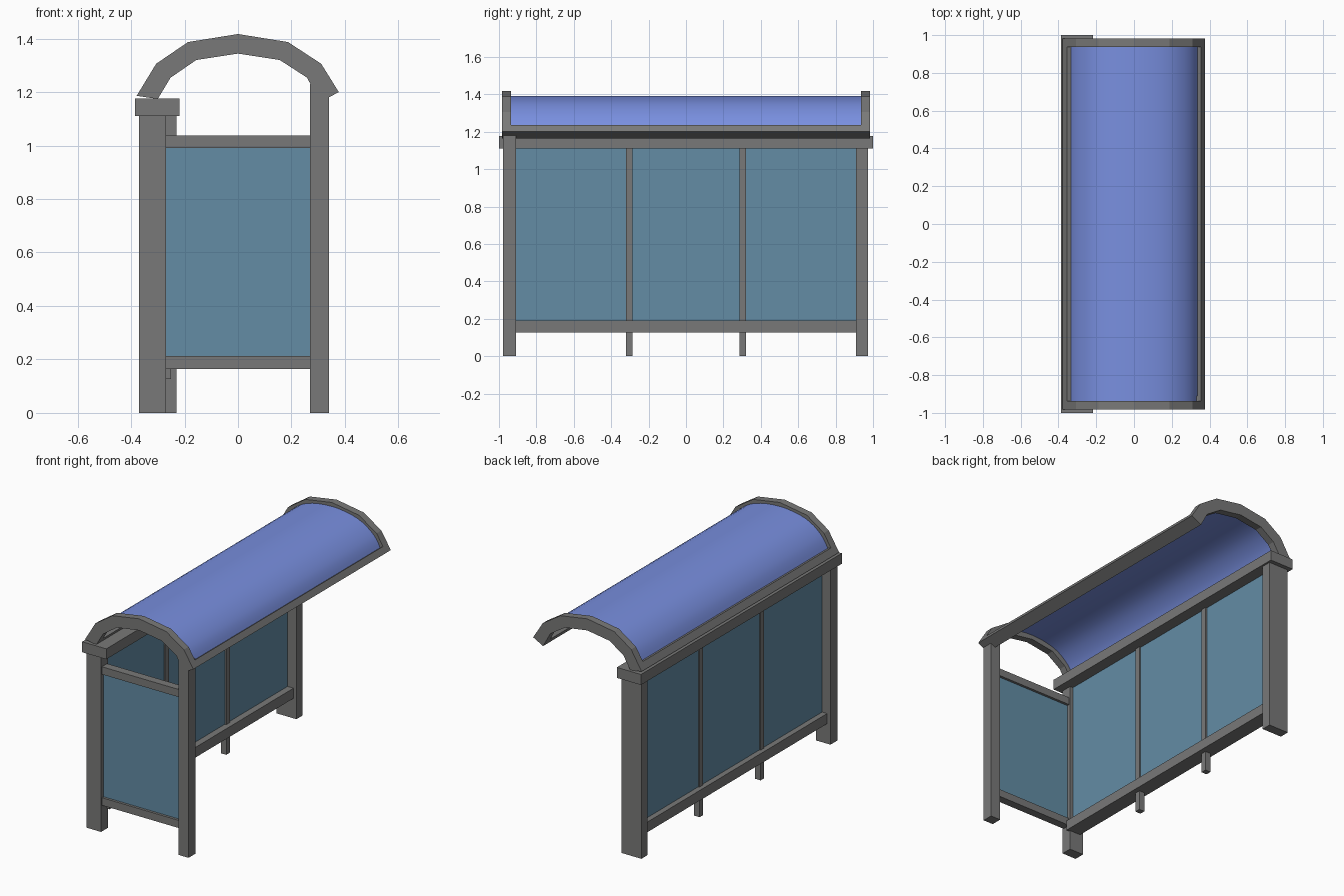
import bpy, bmesh
from mathutils import Vector

if "Cube" in bpy.data.objects:
    bpy.data.objects.remove(bpy.data.objects["Cube"])


def material(name, rgb):
    m = bpy.data.materials.new(name)
    m.diffuse_color = (*rgb, 1)
    m.use_nodes = True
    m.node_tree.nodes["Principled BSDF"].inputs["Base Color"].default_value = m.diffuse_color
    return m


GREY = material("grey metal", (0.19, 0.19, 0.188))
GLASS = material("teal glass", (0.125, 0.265, 0.375))
ROOF = material("blue roof", (0.19, 0.275, 0.74))


def finish(name, bm, mat):
    bmesh.ops.recalc_face_normals(bm, faces=bm.faces)
    me = bpy.data.meshes.new(name)
    bm.to_mesh(me)
    bm.free()
    me.materials.append(mat)
    ob = bpy.data.objects.new(name, me)
    bpy.context.collection.objects.link(ob)
    return ob


def box(name, x, y, z, mat=GREY):
    bm = bmesh.new()
    bmesh.ops.create_cube(bm, size=1)
    for v in bm.verts:
        v.co = [r[0] if c < 0 else r[1] for c, r in zip(v.co, (x, y, z))]
    return finish(name, bm, mat)


def band(name, outer, inner, y0, y1, mat=GREY):
    """Solid strip between two x-z curves, running from y0 to y1."""
    bm = bmesh.new()
    rows = [[bm.verts.new((p[0], y, p[1])) for p in (o, i) for y in (y0, y1)]
            for o, i in zip(outer, inner)]
    for a, b in zip(rows, rows[1:]):
        for i, j in ((0, 1), (1, 3), (3, 2), (2, 0)):
            bm.faces.new((a[i], a[j], b[j], b[i]))
    for r in (rows[0], rows[-1]):
        bm.faces.new((r[0], r[1], r[3], r[2]))
    return finish(name, bm, mat)


def smooth_curve(pts, steps=4):
    """Catmull-Rom curve through the points."""
    p = [2 * pts[0] - pts[1], *pts, 2 * pts[-1] - pts[-2]]
    out = []
    for a, b, c, d in zip(p, p[1:], p[2:], p[3:]):
        for k in range(steps):
            t = k / steps
            out.append(0.5 * (2 * b + (c - a) * t + (2 * a - 5 * b + 4 * c - d) * t * t
                              + (3 * b - a - 3 * c + d) * t ** 3))
    return out + [pts[-1]]


# posts
box("back_post_near", (-0.37, -0.27), (-0.978, -0.91), (0, 1.12))
box("back_post_far", (-0.37, -0.23), (0.91, 0.973), (0, 1.12))
box("front_post", (0.27, 0.34), (-0.978, -0.91), (0, 1.23))

# back wall
box("top_beam", (-0.386, -0.218), (-1, 1), (1.11, 1.176))
box("back_bottom_rail", (-0.347, -0.25), (-0.92, 0.92), (0.126, 0.19))
box("back_glass", (-0.312, -0.292), (-0.92, 0.92), (0.18, 1.115), GLASS)
for i, y in enumerate((-0.304, 0.304)):
    box(f"mullion_{i + 1}", (-0.32, -0.282), (y - 0.018, y + 0.018), (0, 1.115))

# end panel
box("side_glass", (-0.28, 0.28), (-0.954, -0.934), (0.2, 1.0), GLASS)
for n, z in (("bottom", 0.165), ("top", 0.99)):
    box(f"side_{n}_rail", (-0.28, 0.28), (-0.97, -0.918), (z, z + 0.048))

# roof arches at both ends
outer = [Vector(p) for p in ((-0.379, 1.186), (-0.306, 1.306), (-0.187, 1.387), (0, 1.417),
                             (0.187, 1.387), (0.311, 1.306), (0.377, 1.2))]
inner = [Vector(p) for p in ((-0.30, 1.174), (-0.252, 1.254), (-0.156, 1.32), (0, 1.344),
                             (0.156, 1.32), (0.258, 1.254), (0.308, 1.163))]
band("roof_arch_near", outer, inner, -0.983, -0.936)
band("roof_arch_far", outer, inner, 0.936, 0.983)

# long edge rails of the roof
for n, e, k in (("back", 0, 1), ("front", -1, -2)):
    o = [outer[e], outer[e].lerp(outer[k], 0.33)]
    i = [inner[e], inner[e].lerp(inner[k], 0.33)]
    band(f"roof_{n}_rail", o, i, -0.94, 0.94)

# curved roof sheet set into the frame
top = smooth_curve([o.lerp(i, 0.34) for o, i in zip(outer, inner)])
low = smooth_curve([o.lerp(i, 0.62) for o, i in zip(outer, inner)])
sheet = band("roof_sheet", top[1:-1], low[1:-1], -0.945, 0.945, ROOF)
bpy.context.view_layer.objects.active = sheet
sheet.select_set(True)
bpy.ops.object.shade_smooth_by_angle(angle=0.6)
